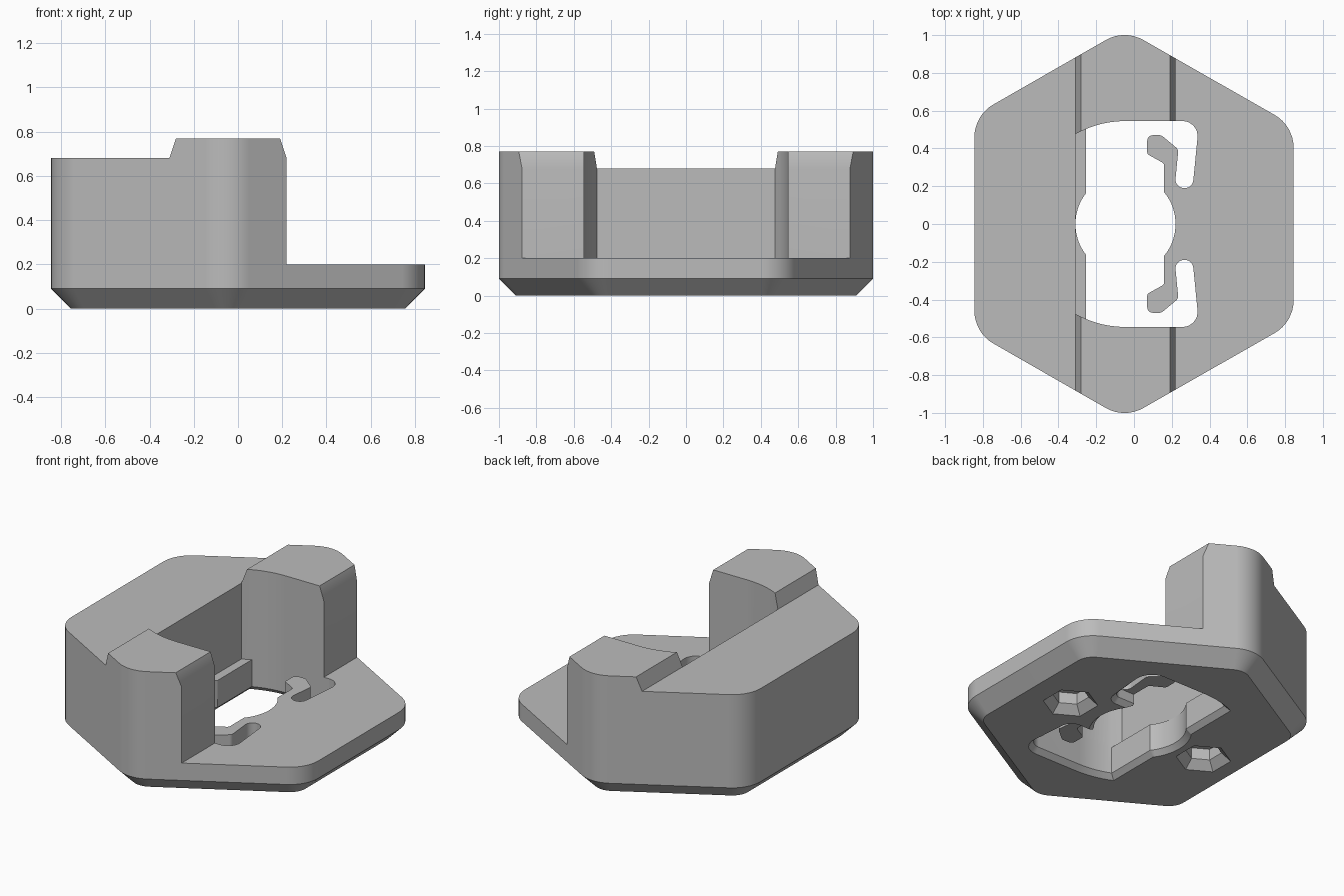
import bpy, bmesh, math
from mathutils import Vector

cube = bpy.data.objects.get("Cube")
if cube:
    bpy.data.objects.remove(cube, do_unlink=True)

CX = -0.045          # centre of the round bore
BORE, CAVITY = 0.265, 0.545
LEDGE = -0.255       # left edge of the opening
FLOOR = 0.2          # top of the base plate


def arc(radius, start, end, steps=8):
    """Points on a circle about the bore axis, angles in radians."""
    return [(CX + radius * math.cos(start + (end - start) * i / steps),
             radius * math.sin(start + (end - start) * i / steps))
            for i in range(steps + 1)]


def rounded(corners, steps=8, closed=True):
    """Round each (x, y, radius) corner of a path."""
    out, n = [], len(corners)
    for i, (x, y, r) in enumerate(corners):
        p = Vector((x, y))
        if r == 0 or (not closed and i in (0, n - 1)):
            out.append((x, y))
            continue
        a = (Vector(corners[i - 1][:2]) - p).normalized()
        b = (Vector(corners[(i + 1) % n][:2]) - p).normalized()
        half = a.angle(b) / 2
        centre = p + (a + b).normalized() * (r / math.sin(half))
        s = p + a * (r / math.tan(half)) - centre
        e = p + b * (r / math.tan(half)) - centre
        turn = math.atan2(s.x * e.y - s.y * e.x, s.dot(e))
        for k in range(steps + 1):
            t = turn * k / steps
            out.append((centre.x + s.x * math.cos(t) - s.y * math.sin(t),
                        centre.y + s.x * math.sin(t) + s.y * math.cos(t)))
    return out


def mirrored(upper):
    """Close a half outline with its mirror image across y = 0."""
    return upper + [(x, -y) for x, y in reversed(upper[1:-1])]


def inset(points, d):
    """Shrink a convex counter-clockwise outline by d."""
    out, n = [], len(points)
    for i in range(n):
        a, p, b = (Vector(points[j % n]) for j in (i - 1, i, i + 1))
        u, v = (p - a).normalized(), (b - p).normalized()
        n1, n2 = Vector((-u.y, u.x)), Vector((-v.y, v.x))
        out.append(tuple(p + (n1 + n2) * (d / (1 + n1.dot(n2)))))
    return out


def loft(name, rings):
    """Solid through equal-length rings, each counter-clockwise seen from the last."""
    bm = bmesh.new()
    loops = [[bm.verts.new(p) for p in ring] for ring in rings]
    n = len(loops[0])
    for low, high in zip(loops, loops[1:]):
        for i in range(n):
            j = (i + 1) % n
            bm.faces.new((low[i], low[j], high[j], high[i]))
    bm.faces.new(list(reversed(loops[0])))
    bm.faces.new(loops[-1])
    bm.normal_update()
    mesh = bpy.data.meshes.new(name)
    bm.to_mesh(mesh)
    bm.free()
    obj = bpy.data.objects.new(name, mesh)
    bpy.context.scene.collection.objects.link(obj)
    return obj


def at(points, z):
    return [(x, y, z) for x, y in points]


def combine(target, tool, operation):
    """Apply a boolean and discard the tool."""
    tool.hide_render = True
    mod = target.modifiers.new("shape", 'BOOLEAN')
    mod.object, mod.operation, mod.solver = tool, operation, 'EXACT'
    bpy.context.view_layer.update()
    graph = bpy.context.evaluated_depsgraph_get()
    mesh = bpy.data.meshes.new_from_object(target.evaluated_get(graph))
    assert mesh.polygons, "empty after " + tool.name
    target.modifiers.clear()
    target.data = mesh
    bpy.data.objects.remove(tool, do_unlink=True)


# Six-sided block with rounded corners and a chamfered foot
hexagon = rounded([(-0.05, 1.031, 0.2), (-0.845, 0.575, 0.2), (-0.845, -0.575, 0.2),
                   (-0.05, -1.031, 0.2), (0.845, -0.52, 0.2), (0.845, 0.52, 0.2)])
body = loft("mount_body", [at(inset(hexagon, 0.09), 0), at(hexagon, 0.09), at(hexagon, 0.9)])

# Stepped side profile: low plate, raised towers, rear block
steps = [(-1, -0.1), (1, -0.1), (1, FLOOR), (0.22, FLOOR), (0.22, 0.68),
         (0.19, 0.77), (-0.28, 0.77), (-0.31, 0.68), (-1, 0.68)]
combine(body, loft("step_profile", [[(x, y, z) for x, z in steps] for y in (1.2, -1.2)]),
        'INTERSECT')


def back_arc(d):
    """Curved rear end of the opening, grown by d."""
    return arc(CAVITY + d, math.pi / 2, math.acos((LEDGE - d - CX) / (CAVITY + d)))


def rear(d):
    """Curved rear end and left half of the bore."""
    return back_arc(d)[1:] + arc(BORE + d, math.acos((LEDGE - d - CX) / (BORE + d)), math.pi)


def slot_side(d):
    """Outer side of the slot, up to the start of the curved rear end."""
    return [(0.31 + d, 0.19 - d, 0.046 + d), (0.345 + d, CAVITY + d, 0.08 + d),
            (CX, CAVITY + d, 0)]


def recess(d):
    """Outline of the opening without the tongues, grown by d."""
    bore = arc(BORE + d, 0, math.asin((0.19 - d) / (BORE + d)))
    return mirrored(bore[:-1] + rounded([(*bore[-1], 0)] + slot_side(d), closed=False) + rear(d))


# Cavity between the towers
wall_y = math.sqrt(CAVITY ** 2 - (-0.31 - CX) ** 2)
cavity = mirrored([(0.4, 0), (0.4, CAVITY)] + back_arc(0) + [(-0.31, wall_y), (-0.31, 0)])
combine(body, loft("cavity_cutter", [at(cavity, FLOOR), at(cavity, 1)]), 'DIFFERENCE')

# Recess under the tongues with a chamfered rim
combine(body, loft("recess_cutter", [at(recess(0.04), -0.01), at(recess(0), 0.03),
                                     at(recess(0), 0.09)]), 'DIFFERENCE')

# Opening: round bore, side slots and two hooked tongues
bore_right = arc(BORE, 0, math.acos((0.16 - CX) / BORE))
tongue = [(*bore_right[-1], 0), (0.16, 0.32, 0.02), (0.07, 0.37, 0.02), (0.07, 0.47, 0.03),
          (0.145, 0.47, 0.03), (0.235, 0.395, 0.03), (0.215, 0.19, 0.046)]
opening = mirrored(bore_right[:-1] + rounded(tongue + slot_side(0), closed=False) + rear(0))
combine(body, loft("opening_cutter", [at(opening, -0.1), at(opening, FLOOR + 0.05)]),
        'DIFFERENCE')


def socket_ring(x, r, z):
    angles = [k * math.pi / 3 for k in range(6)]
    return [(x - r * math.sin(a), r * math.cos(a), z) for a in angles]


# Small six-sided sockets in the underside
for x in (0.475, -0.52):
    combine(body, loft("socket_cutter", [socket_ring(x, 0.17, -0.01), socket_ring(x, 0.105, 0.05),
                                         socket_ring(x, 0.105, 0.12)]), 'DIFFERENCE')

# Plain grey finish
grey = bpy.data.materials.new("plain_grey")
grey.use_nodes = True
colour = (0.5, 0.5, 0.5, 1)
grey.diffuse_color = colour
grey.node_tree.nodes["Principled BSDF"].inputs["Base Color"].default_value = colour
body.data.materials.clear()
body.data.materials.append(grey)

# Smooth rounded corners, crisp edges
bpy.ops.object.select_all(action='DESELECT')
body.select_set(True)
bpy.context.view_layer.objects.active = body
bpy.ops.object.shade_smooth_by_angle(angle=math.radians(25))
weighted = body.modifiers.new("even_shading", 'WEIGHTED_NORMAL')
weighted.keep_sharp = True
